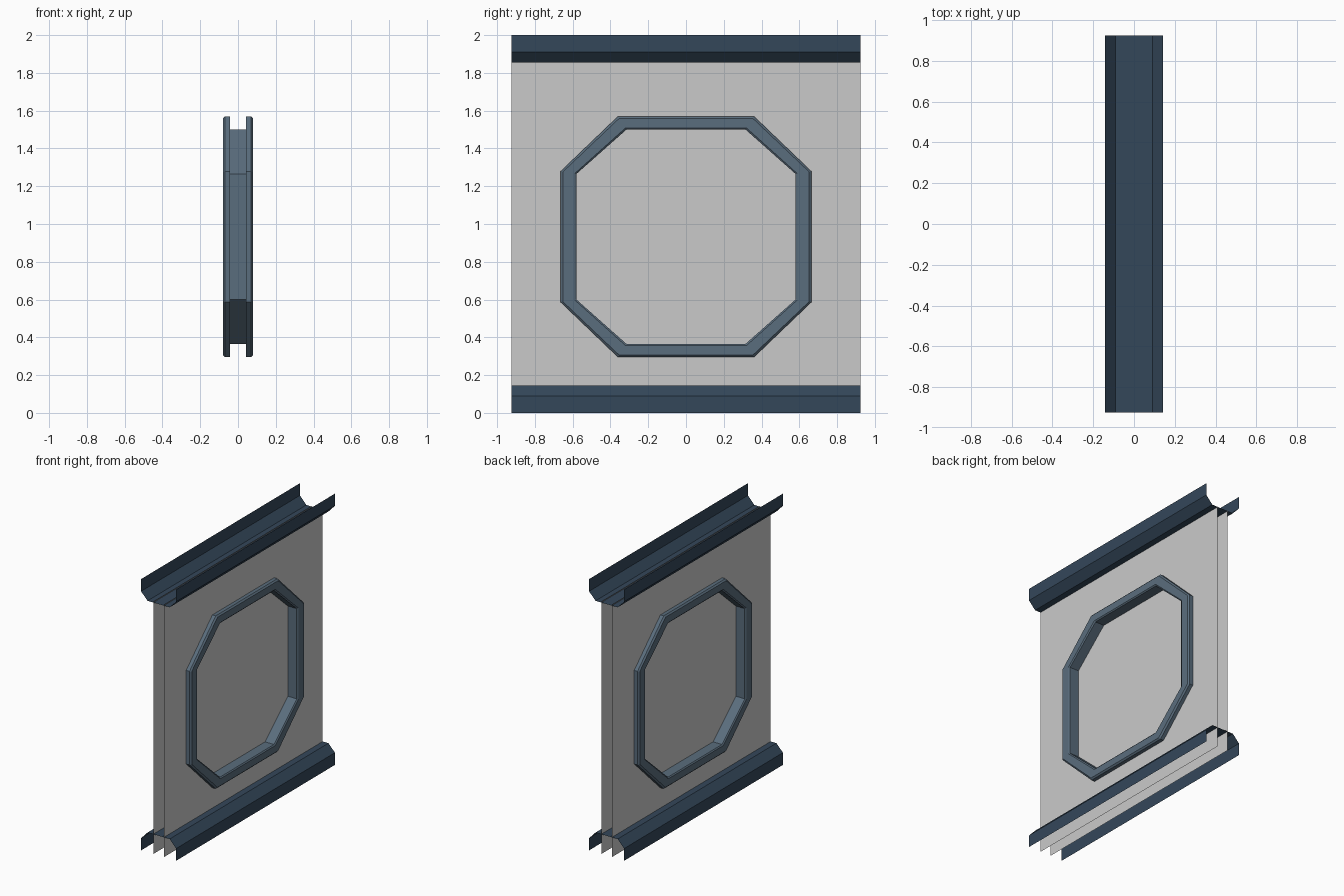
import bpy, bmesh

if "Cube" in bpy.data.objects:
    bpy.data.objects.remove(bpy.data.objects["Cube"])

HALF_LEN = 0.925      # half length along y
ZC = 0.9325           # centre height of the window


def material(name, rgb):
    m = bpy.data.materials.new(name)
    m.diffuse_color = (*rgb, 1)
    m.use_nodes = True
    m.node_tree.nodes["Principled BSDF"].inputs["Base Color"].default_value = m.diffuse_color
    return m


RAIL = material("dark blue steel", (0.034, 0.063, 0.102))
FRAME = material("slate blue", (0.102, 0.153, 0.205))
PANEL = material("light grey", (0.59, 0.59, 0.59))


def make(name, verts, faces, mat):
    me = bpy.data.meshes.new(name)
    me.from_pydata(verts, [], faces)
    bm = bmesh.new()
    bm.from_mesh(me)
    bmesh.ops.recalc_face_normals(bm, faces=bm.faces)
    bm.to_mesh(me)
    bm.free()
    me.materials.append(mat)
    ob = bpy.data.objects.new(name, me)
    bpy.context.collection.objects.link(ob)
    return ob


def octagon(t):
    """Window outline in (y, z); t = 0 outer edge, t = 1 inner edge."""
    mix = lambda a, b: a + (b - a) * t
    w, h = mix(0.665, 0.58), mix(0.6375, 0.5675)
    cy, cz = mix(0.36, 0.315), mix(0.345, 0.3325)
    quarter = [(w, cz), (cy, h)]
    pts = quarter + [(-y, z) for y, z in reversed(quarter)]
    pts += [(-y, -z) for y, z in pts]
    return [(y, ZC + z) for y, z in pts]


# open channel rails, the top one mirrored from the bottom one
half = [(0.143, 0.0), (0.143, 0.09), (0.09, 0.146)]
profile = half + [(-x, z) for x, z in reversed(half)]
for name, flip in (("bottom_rail", False), ("top_rail", True)):
    verts = [(x, y, 2 - z if flip else z)
             for y in (-HALF_LEN, HALF_LEN) for x, z in profile]
    n = len(profile)
    make(name, verts, [(i, i + 1, n + i + 1, n + i) for i in range(n - 1)], RAIL)

# two thin wall sheets with an octagonal opening
inner = octagon(1)
corners = [(HALF_LEN, 1.86), (-HALF_LEN, 1.86), (-HALF_LEN, 0), (HALF_LEN, 0)]
for name, x in (("right_wall_sheet", 0.043), ("left_wall_sheet", -0.043)):
    verts = [(x, y, z) for y, z in inner + corners]
    faces = []
    for k in range(4):
        a, b, c = 2 * k, 2 * k + 1, (2 * k + 2) % 8
        faces.append((a, 8 + k, b))
        faces.append((b, 8 + k, 8 + (k + 1) % 4, c))
    make(name, verts, faces, PANEL)

# pane in the middle of the window
make("window_pane", [(0, y, z) for y, z in inner], [tuple(range(8))], PANEL)

# window frame: chamfered flanges on both sides joined by a lining
section = [(0.043, 0), (0.07, 0), (0.08, 0.15), (0.08, 0.88), (0.073, 1), (0.043, 1)]
section += [(-x, t) for x, t in reversed(section)]
verts = [(x, y, z) for x, t in section for y, z in octagon(t)]
faces = [(8 * s + i, 8 * s + (i + 1) % 8, 8 * s + 8 + (i + 1) % 8, 8 * s + 8 + i)
         for s in range(len(section) - 1) for i in range(8)]
make("window_frame", verts, faces, FRAME)
